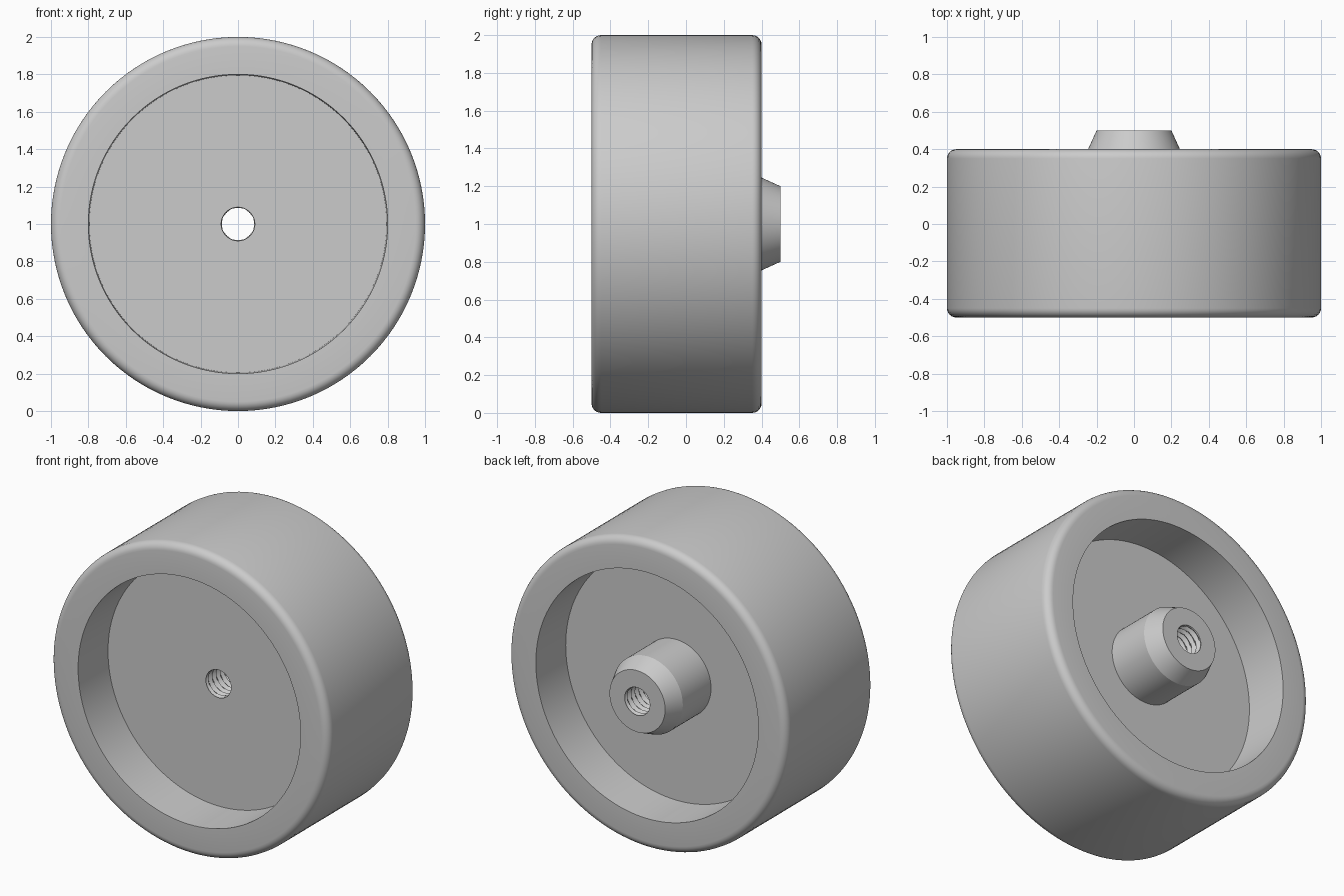
import bpy, bmesh, math

cube = bpy.data.objects.get("Cube")
if cube:
    bpy.data.objects.remove(cube, do_unlink=True)

SEGMENTS = 128
BORE = 0.09        # mouth radius of the hole
WEB = -0.2         # front floor of the disc
HUB_END = 0.5      # back end of the hub

grey = bpy.data.materials.new("plain grey")
colour = (0.6, 0.6, 0.6, 1)
grey.diffuse_color = colour
grey.use_nodes = True
grey.node_tree.nodes["Principled BSDF"].inputs["Base Color"].default_value = colour


def lathe(name, rows, radius, segments, angle):
    """Sweep rows around the axle; radius(row, turn) gives the distance."""
    bm = bmesh.new()
    rings = []
    for row in rows:
        ring = []
        for i in range(segments):
            turn = i / segments
            a = turn * math.tau
            r = radius(row, turn)
            ring.append(bm.verts.new((r * math.cos(a), row[1], 1 + r * math.sin(a))))
        rings.append(ring)
    for a, b in zip(rings, rings[1:]):
        for i in range(segments):
            j = (i + 1) % segments
            bm.faces.new((a[i], a[j], b[j], b[i]))
    mesh = bpy.data.meshes.new(name)
    bm.to_mesh(mesh)
    bm.free()
    mesh.materials.append(grey)
    obj = bpy.data.objects.new(name, mesh)
    bpy.context.collection.objects.link(obj)
    bpy.ops.object.select_all(action="DESELECT")
    obj.select_set(True)
    bpy.context.view_layer.objects.active = obj
    bpy.ops.object.shade_smooth_by_angle(angle=math.radians(angle))
    return obj


def fillet(r, y, size, start):
    """Quarter circle of profile points around (r, y)."""
    return [(r + size * math.cos(math.radians(start + 15 * k)),
             y + size * math.sin(math.radians(start + 15 * k))) for k in range(7)]


# Wheel: front recess, rounded tread, back recess and tapered hub
profile = [(BORE, WEB), (0.795, WEB), (0.8, -0.5)]
profile += fillet(0.95, -0.45, 0.05, -90)
profile += fillet(0.95, 0.35, 0.05, 0)
profile += [(0.8, 0.4), (0.795, 0.1), (0.25, 0.1), (0.25, 0.39),
            (0.2, HUB_END), (BORE, HUB_END)]
lathe("wheel_body", profile, lambda row, turn: row[0], SEGMENTS, 20)

# Threaded bore: a spiral ridge running the length of the hole
PITCH = 0.04
STEPS = 140
bore_rows = [(BORE, HUB_END + (WEB - HUB_END) * k / STEPS) for k in range(STEPS + 1)]


def thread(row, turn):
    if row in (bore_rows[0], bore_rows[-1]):
        return BORE
    phase = (row[1] / PITCH - turn) % 1
    return 0.085 + 0.02 * (1 - abs(2 * phase - 1))


lathe("threaded_bore", bore_rows, thread, 64, 30)
